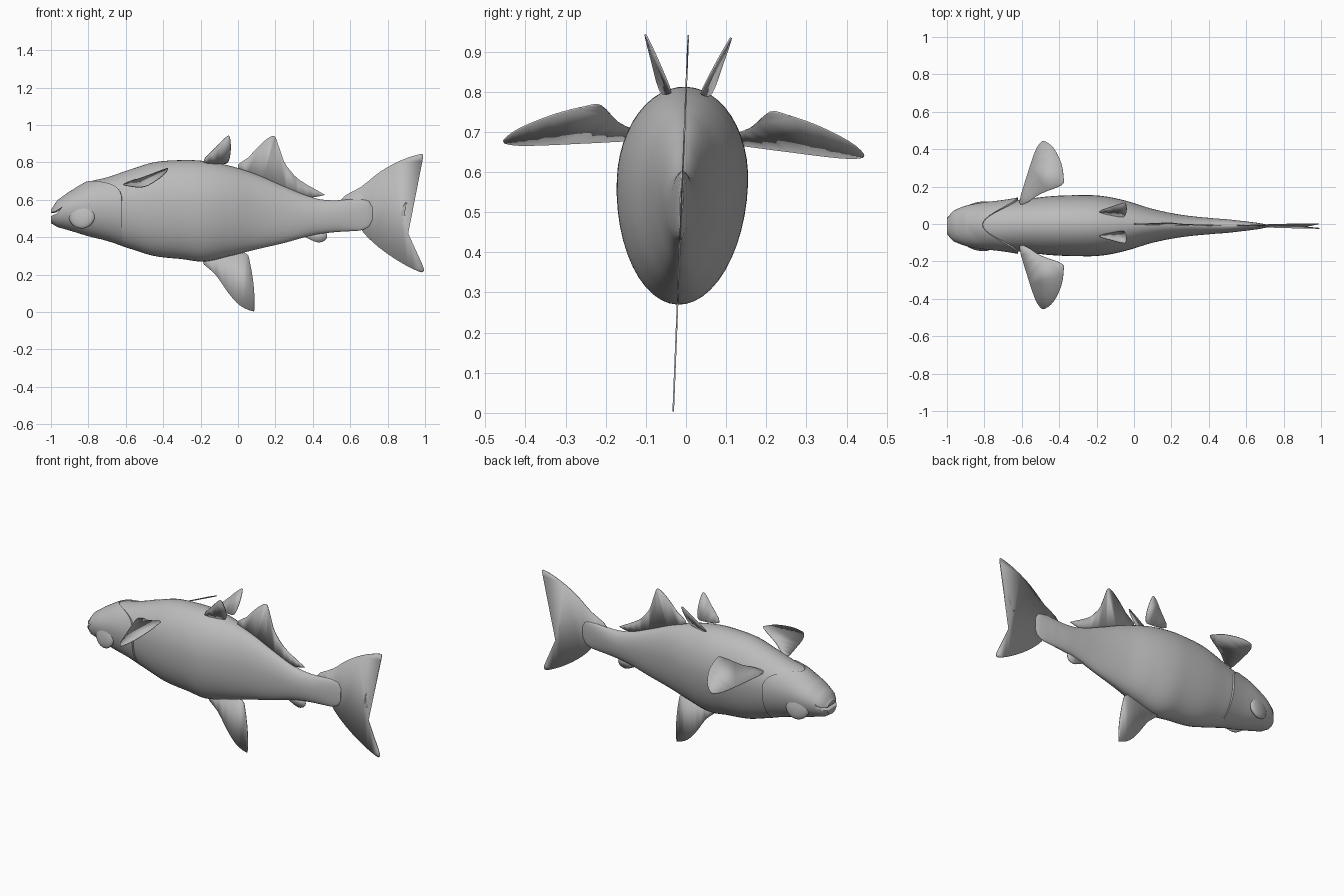
import bpy, bmesh, math
from mathutils import Vector

cube = bpy.data.objects.get("Cube")
if cube:
    bpy.data.objects.remove(cube)

grey = bpy.data.materials.new("plain grey")
grey.use_nodes = True
grey.diffuse_color = (0.5, 0.5, 0.5, 1)
grey.node_tree.nodes["Principled BSDF"].inputs["Base Color"].default_value = (0.5, 0.5, 0.5, 1)


def roll(p):
    # the whole fish leans slightly about its long axis
    return Vector((p[0], p[1] + 0.04 * (p[2] - 0.8), p[2] - 0.04 * p[1]))


def make(name, bm, angle=40):
    bmesh.ops.recalc_face_normals(bm, faces=bm.faces)
    for v in bm.verts:
        v.co = roll(v.co)
    mesh = bpy.data.meshes.new(name)
    bm.to_mesh(mesh)
    bm.free()
    mesh.materials.append(grey)
    ob = bpy.data.objects.new(name, mesh)
    bpy.context.collection.objects.link(ob)
    bpy.ops.object.select_all(action='DESELECT')
    ob.select_set(True)
    bpy.context.view_layer.objects.active = ob
    bpy.ops.object.shade_smooth_by_angle(angle=math.radians(angle))
    return ob


def spline(a, b, c, d, t):
    return 0.5 * (2 * b + (c - a) * t + (2 * a - 5 * b + 4 * c - d) * t * t
                  + (3 * b - a - 3 * c + d) * t ** 3)


# body stations: x, belly height, back height, half width
STATIONS = [
    (-1.0, .475, .55, .045), (-.97, .455, .595, .08), (-.9, .435, .645, .108),
    (-.8, .405, .695, .126), (-.7, .38, .72, .132), (-.6, .345, .755, .14),
    (-.45, .3, .8, .157), (-.3, .283, .812, .163), (-.18, .27, .807, .16),
    (-.05, .298, .783, .135), (.1, .335, .735, .09), (.25, .37, .67, .06),
    (.4, .41, .613, .044), (.5, .425, .597, .036), (.6, .432, .602, .025),
    (.66, .437, .602, .017), (.7, .455, .594, .01), (.718, .485, .565, .004)]


def section(x):
    n = len(STATIONS)
    i = 0
    while i < n - 2 and x > STATIONS[i + 1][0]:
        i += 1
    s = [STATIONS[max(0, min(n - 1, i + k))] for k in (-1, 0, 1, 2)]
    t = max(0, min(1, (x - s[1][0]) / (s[2][0] - s[1][0])))
    return [spline(s[0][j], s[1][j], s[2][j], s[3][j], t) for j in (1, 2, 3)]


def body_point(x, a):
    # gill cover: a raised lip that sweeps forward over the top of the head
    lip = 0
    if x < -.62:
        lip = .013 * max(0, 1 - (-.62 - x) / .17) ** 1.3
    sweep = max(0, 1 - abs(x + .62) / .36)
    sweep = sweep * sweep * (3 - 2 * sweep)
    px = x - .19 * sweep * max(0, math.sin(a)) ** 3
    low, high, half = section(px)
    mid = low + .56 * (high - low)
    c, s = math.cos(a), math.sin(a)
    z = mid + s * ((high - mid) if s > 0 else (mid - low))
    return (px, c * (half + lip * abs(c)), z + (.5 * lip * s if s > 0 else 0))


# body
xs = sorted([-.999 + 1.717 * i / 100 for i in range(101)] + [-.993, -.985, -.625, -.619, -.612, .71])
SIDES = 48
bm = bmesh.new()
rings = [[bm.verts.new(body_point(x, 2 * math.pi * k / SIDES)) for k in range(SIDES)] for x in xs]
for r, q in zip(rings, rings[1:]):
    for k in range(SIDES):
        bm.faces.new((r[k], r[(k + 1) % SIDES], q[(k + 1) % SIDES], q[k]))
bm.faces.new(rings[0])
bm.faces.new(rings[-1])
body = make("body", bm, 35)

# mouth slit, cut with a thin slanted wedge
bm = bmesh.new()
profile = [(-1.03, .50), (-.97, .522), (-.94, .558), (-.975, .534), (-1.03, .527)]
sides = [[bm.verts.new((x, y, z)) for x, z in profile] for y in (-.2, .2)]
for ring in sides:
    bm.faces.new(ring)
for k in range(len(profile)):
    j = (k + 1) % len(profile)
    bm.faces.new((sides[0][k], sides[0][j], sides[1][j], sides[1][k]))
cutter = make("mouth_cutter", bm)
cutter.hide_render = True
cutter.hide_viewport = True
cut = body.modifiers.new("mouth", 'BOOLEAN')
cut.operation = 'DIFFERENCE'
cut.solver = 'EXACT'
cut.object = cutter

# eyes
for side, label in ((1, "left"), (-1, "right")):
    bm = bmesh.new()
    bmesh.ops.create_uvsphere(bm, u_segments=32, v_segments=20, radius=.07)
    for v in bm.verts:
        x, y, z = v.co
        v.co = (x - .835, side * (.103 + .36 * y + .2 * x - .12 * z), z + .512)
    make(label + "_eye", bm)


def fin(name, outline, place):
    # thin sheet with a softly rounded outline
    n = len(outline)
    bm = bmesh.new()
    verts = []
    for i in range(n):
        p = [outline[(i + k) % n] for k in (-1, 0, 1, 2)]
        for t in (0, .33, .67):
            u, w = (spline(p[0][j], p[1][j], p[2][j], p[3][j], t) for j in (0, 1))
            verts.append(bm.verts.new(place(u, w)))
    face = bm.faces.new(verts)
    bmesh.ops.triangulate(bm, faces=[face])
    ob = make(name, bm)
    solid = ob.modifiers.new("thickness", 'SOLIDIFY')
    solid.thickness = .004
    solid.offset = 0


def upright(x, z):
    return (x, 0, z)


# fins on the centre line
fin("rear_dorsal_fin", [(0, .765), (.06, .83), (.12, .895), (.17, .935), (.2, .935), (.22, .87),
    (.26, .78), (.33, .705), (.45, .635), (.455, .624), (.36, .615), (.2, .67)], upright)
fin("tail_fin", [(.55, .598), (.66, .67), (.76, .75), (.87, .81), (.97, .843), (.99, .83),
    (.965, .74), (.92, .63), (.872, .53), (.91, .42), (.985, .255), (.992, .218), (.965, .217),
    (.87, .265), (.76, .34), (.67, .425), (.63, .5)], upright)
fin("belly_fin", [(-.19, .275), (-.12, .2), (-.05, .1), (.01, .035), (.075, .005), (.088, .02),
    (.085, .13), (.065, .26), (.04, .315), (-.06, .32)], upright)
fin("small_anal_fin", [(.35, .412), (.385, .388), (.43, .372), (.465, .383), (.477, .408),
    (.46, .432), (.41, .435)], upright)

# paired fins
for side, label in ((1, "left"), (-1, "right")):
    fin(label + "_front_dorsal_fin", [(-.185, .8), (-.12, .875), (-.07, .925), (-.045, .935),
        (-.039, .87), (-.05, .81), (-.08, .793)],
        lambda x, z: (x, side * (.035 + .5 * (z - .795) - .2 * (x + .05)), z))
    fin(label + "_pectoral_fin", [(-.612, .12), (-.57, .27), (-.53, .39), (-.5, .44), (-.475, .447),
        (-.43, .41), (-.39, .33), (-.377, .25), (-.387, .21), (-.5, .165), (-.57, .12)],
        lambda x, y: (x, side * y, .675 + .45 * (x + .61) - .23 * (y - .13)))
